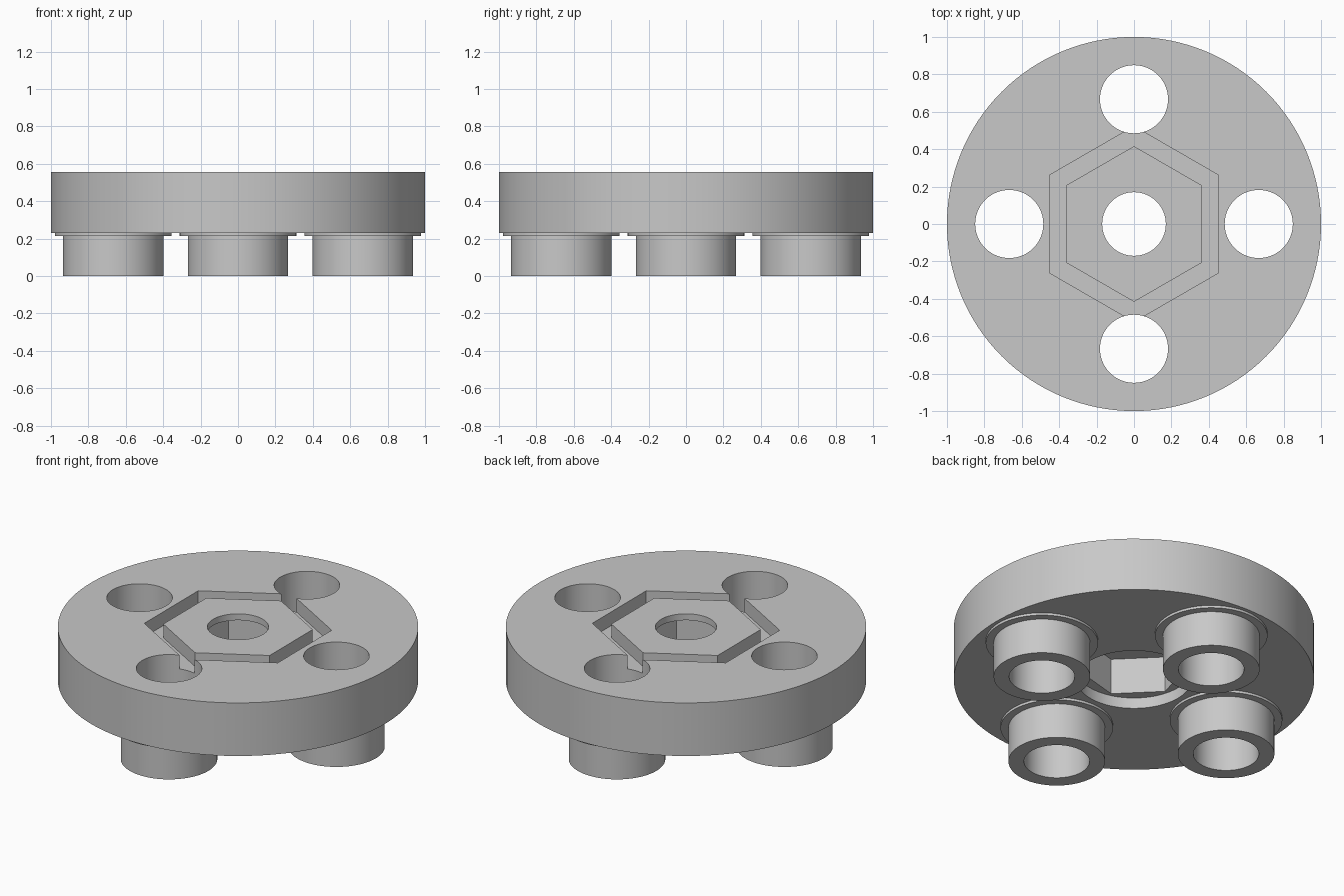
import bpy, bmesh, math
from mathutils import Matrix

old = bpy.data.objects.get("Cube")
if old:
    bpy.data.objects.remove(old, do_unlink=True)

# Main dimensions
BOTTOM, TOP = 0.23, 0.555
BOLT_CIRCLE, BOLT_HOLE = 0.667, 0.182

grey = bpy.data.materials.new("plain_grey")
grey.use_nodes = True
grey.diffuse_color = (0.58, 0.58, 0.58, 1)
grey.node_tree.nodes["Principled BSDF"].inputs["Base Color"].default_value = (0.58, 0.58, 0.58, 1)


def lathe(name, profile, sides=96, turn=0, closed=True, at=(0, 0, 0)):
    """Revolve an (r, z) profile about z; few sides give a prism."""
    bm = bmesh.new()
    spin = Matrix.Rotation(math.radians(turn), 4, 'Z')
    verts = [bm.verts.new(spin @ Matrix.Translation((r, 0, z)).to_translation()) for r, z in profile]
    edges = [bm.edges.new(pair) for pair in zip(verts, verts[1:])]
    if closed:
        edges.append(bm.edges.new((verts[-1], verts[0])))
    bmesh.ops.spin(bm, geom=verts + edges, cent=(0, 0, 0), axis=(0, 0, 1),
                   angle=math.tau, steps=sides, use_merge=True)
    bmesh.ops.remove_doubles(bm, verts=bm.verts, dist=1e-5)
    bmesh.ops.recalc_face_normals(bm, faces=bm.faces)
    mesh = bpy.data.meshes.new(name)
    bm.to_mesh(mesh)
    bm.free()
    obj = bpy.data.objects.new(name, mesh)
    obj.location = at
    bpy.context.collection.objects.link(obj)
    mesh.materials.append(grey)
    return obj


def solid(name, radius, low, high, **options):
    """Cylinder or prism, built as a revolved half section."""
    return lathe(name, [(0, low), (radius, low), (radius, high), (0, high)], closed=False, **options)


def activate(obj):
    bpy.ops.object.select_all(action='DESELECT')
    obj.select_set(True)
    bpy.context.view_layer.objects.active = obj


def carve(target, cutter):
    cutter.hide_render = True
    mod = target.modifiers.new("carve", 'BOOLEAN')
    mod.operation, mod.solver, mod.object = 'DIFFERENCE', 'EXACT', cutter
    activate(target)
    bpy.ops.object.modifier_apply(modifier=mod.name)
    bpy.data.objects.remove(cutter, do_unlink=True)


# Round plate
plate = solid("round_plate", 1, BOTTOM, TOP, sides=128)

# Hexagonal groove in the top
groove = [(0.416, 0.471), (0.522, 0.471), (0.522, 0.7), (0.416, 0.7)]
carve(plate, lathe("groove_cutter", groove, sides=6, turn=30))

# Centre: round recess underneath, hexagonal pocket, then a small round hole
carve(plate, solid("recess_cutter", 0.32, 0.1, 0.296))
carve(plate, solid("pocket_cutter", 0.3, 0.15, 0.516, sides=6, turn=15))
carve(plate, solid("centre_cutter", 0.17, 0.12, 0.7))

# Four bolt holes, each with a stepped tubular boss below
boss_profile = [(BOLT_HOLE, BOTTOM), (BOLT_HOLE, 0), (0.268, 0),
                (0.268, 0.215), (0.312, 0.215), (0.312, BOTTOM)]
parts = [plate]
for side, (dx, dy) in {"left": (1, 0), "back": (0, 1), "right": (-1, 0), "front": (0, -1)}.items():
    place = (dx * BOLT_CIRCLE, dy * BOLT_CIRCLE, 0)
    carve(plate, solid("bolt_cutter", BOLT_HOLE, 0.1, 0.7, at=place))
    parts.append(lathe(side + "_boss", boss_profile, closed=False, at=place))

for part in parts:
    activate(part)
    bpy.ops.object.shade_smooth_by_angle(angle=math.radians(25))
